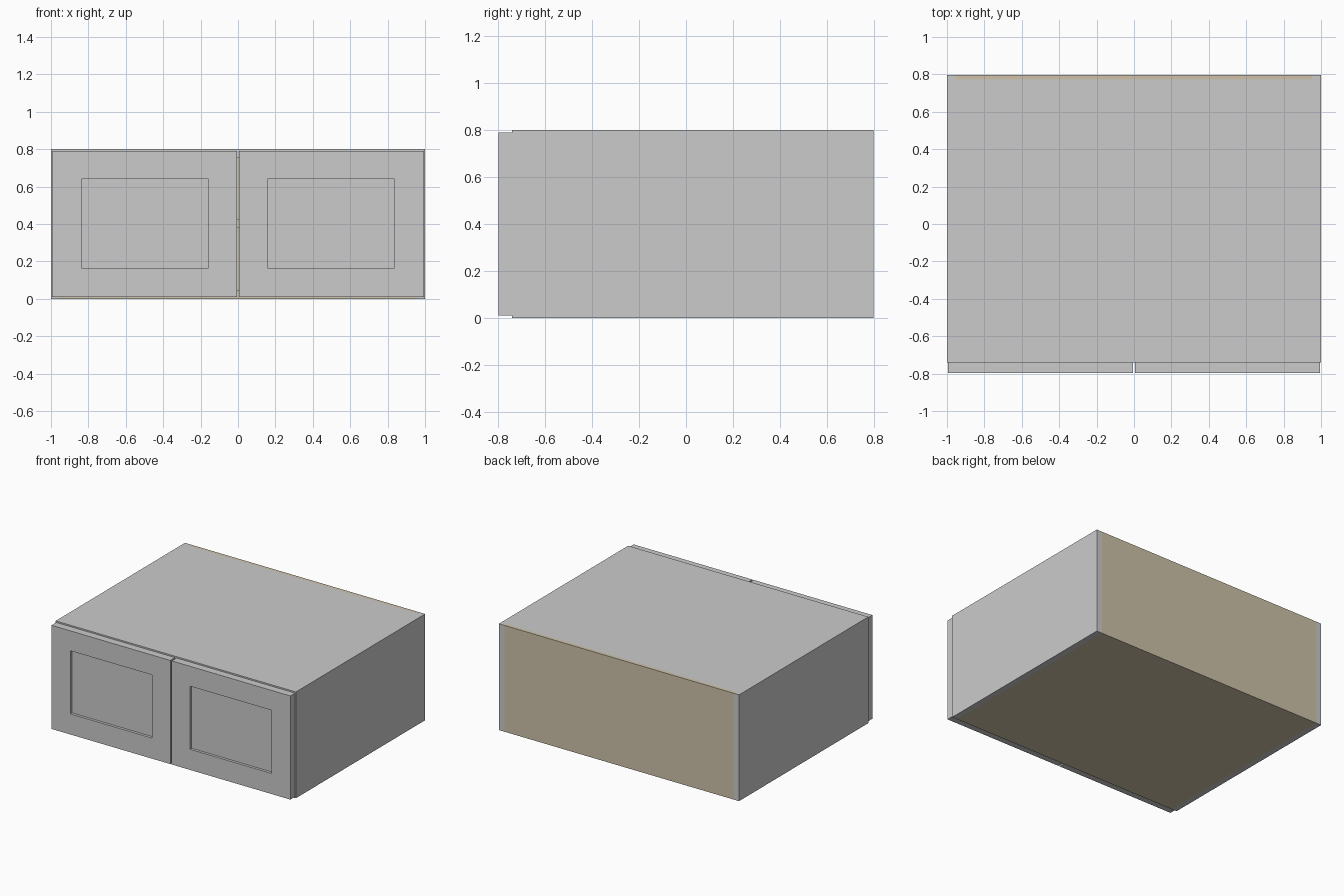
import bpy, bmesh
from mathutils import Vector

if "Cube" in bpy.data.objects:
    bpy.data.objects.remove(bpy.data.objects["Cube"])

tan = bpy.data.materials.new("tan_board")
tan.diffuse_color = (0.62, 0.54, 0.40, 1)
tan.use_nodes = True
tan.node_tree.nodes["Principled BSDF"].inputs["Base Color"].default_value = tan.diffuse_color


def box(name, lo, hi, mat=None):
    lo, hi = Vector(lo), Vector(hi)
    bm = bmesh.new()
    bmesh.ops.create_cube(bm, size=1)
    for v in bm.verts:
        v.co = Vector(h * (c + 0.5) + l * (0.5 - c) for l, h, c in zip(lo, hi, v.co))
    me = bpy.data.meshes.new(name)
    bm.to_mesh(me)
    bm.free()
    if mat:
        me.materials.append(mat)
    ob = bpy.data.objects.new(name, me)
    bpy.context.collection.objects.link(ob)
    return ob


def door(name, lo, hi, panel_lo, panel_hi, depth):
    # slab whose front face is inset to the panel outline and pushed back
    ob = box(name, lo, hi)
    bm = bmesh.new()
    bm.from_mesh(ob.data)
    bm.normal_update()
    front = min(bm.faces, key=lambda f: f.calc_center_median().y)
    cx, cz = (lo[0] + hi[0]) / 2, (lo[2] + hi[2]) / 2
    bmesh.ops.inset_region(bm, faces=[front], thickness=0.1)
    for v in front.verts:
        v.co.x = panel_lo[0] if v.co.x < cx else panel_hi[0]
        v.co.z = panel_lo[1] if v.co.z < cz else panel_hi[1]
    ext = bmesh.ops.extrude_discrete_faces(bm, faces=[front])
    for v in ext["faces"][0].verts:
        v.co.y += depth
    bm.to_mesh(ob.data)
    bm.free()
    return ob


T = 0.045                      # board thickness
F, B, H = -0.74, 0.797, 0.8    # carcass front, back, height
X = 1 - T                      # inner half width
BACK = 0.772                   # front of the back panel

# carcass
box("left_side", (-1, F, 0), (-X, B, H))
box("right_side", (X, F, 0), (1, B, H))
box("top_panel", (-X, F, H - T), (X, BACK, H))
box("bottom_panel", (-X, F, 0), (X, BACK, T), tan)
box("back_panel", (-X, BACK, 0), (X, B, H), tan)
box("shelf", (-X, F + 0.02, 0.38), (X, BACK, 0.38 + T), tan)

# pair of doors with sunken centre panels
for side, s in (("left", -1), ("right", 1)):
    x0, x1 = sorted((s * 0.006, s * 0.994))
    p0, p1 = sorted((s * 0.157, s * 0.838))
    door(side + "_door", (x0, -0.797, 0.01), (x1, F - 0.001, 0.79),
         (p0, 0.165), (p1, 0.64), 0.02)
